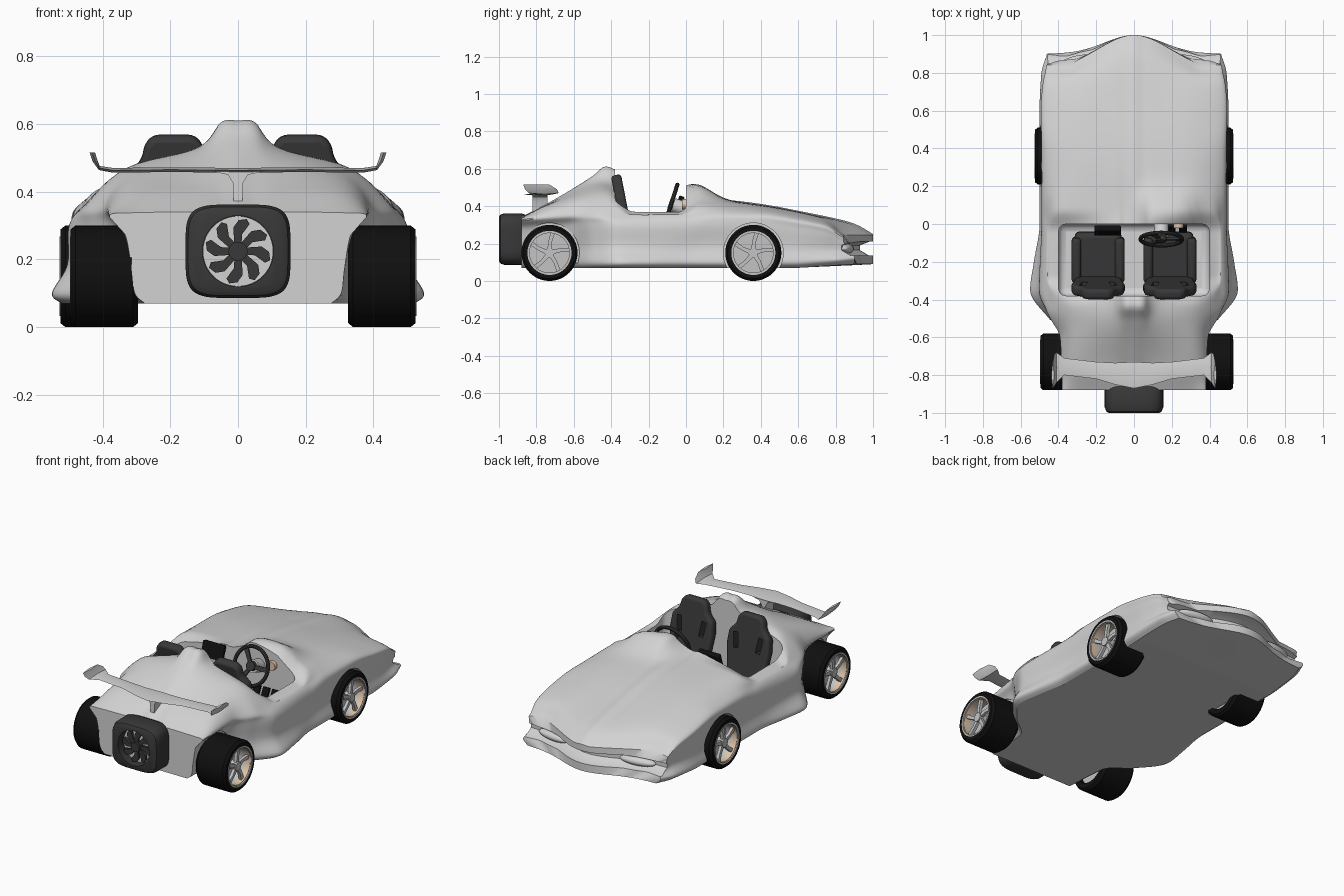
import bpy, bmesh
from math import sin, cos, pi, exp, radians, copysign
from mathutils import Matrix, Vector

cube = bpy.data.objects.get("Cube")
if cube:
    bpy.data.objects.remove(cube, do_unlink=True)


def material(name, r, g, b):
    m = bpy.data.materials.new(name)
    m.use_nodes = True
    m.diffuse_color = (r, g, b, 1)
    m.node_tree.nodes["Principled BSDF"].inputs["Base Color"].default_value = (r, g, b, 1)
    return m


PAINT = material("pale grey paint", .65, .65, .65)
CHARCOAL = material("charcoal", .04, .04, .04)
RUBBER = material("black rubber", .005, .005, .005)
SILVER = material("silver", .55, .55, .56)
TAN = material("tan", .75, .56, .4)


# ---- helpers ----
def finish(name, bm, mat, matrix=None):
    bmesh.ops.remove_doubles(bm, verts=bm.verts, dist=1e-5)
    bmesh.ops.recalc_face_normals(bm, faces=bm.faces)
    if matrix:
        bm.transform(matrix)
    mesh = bpy.data.meshes.new(name)
    bm.to_mesh(mesh)
    bm.free()
    ob = bpy.data.objects.new(name, mesh)
    bpy.context.collection.objects.link(ob)
    mesh.materials.append(mat)
    smooth(ob)
    return ob


def activate(ob):
    bpy.ops.object.select_all(action='DESELECT')
    ob.select_set(True)
    bpy.context.view_layer.objects.active = ob


def smooth(ob):
    activate(ob)
    bpy.ops.object.shade_smooth_by_angle(angle=radians(35))


def modify(ob, kind, **settings):
    activate(ob)
    mod = ob.modifiers.new(kind.lower(), kind)
    for key, value in settings.items():
        setattr(mod, key, value)
    bpy.ops.object.modifier_apply(modifier=mod.name)
    smooth(ob)
    return ob


def cut(ob, cutters):
    for c in cutters:
        c.hide_render = True
        modify(ob, 'BOOLEAN', operation='DIFFERENCE', solver='EXACT', object=c)
        bpy.data.objects.remove(c, do_unlink=True)


def at(x, y, z, tilt=0, axis='X'):
    return Matrix.Translation((x, y, z)) @ Matrix.Rotation(radians(tilt), 4, axis)


def box(name, size, matrix, mat, bevel=0):
    bm = bmesh.new()
    bmesh.ops.create_cube(bm, size=1, matrix=Matrix.Diagonal((*size, 1)))
    ob = finish(name, bm, mat, matrix)
    return modify(ob, 'BEVEL', width=bevel, segments=3) if bevel else ob


def ball(name, radii, matrix, mat):
    bm = bmesh.new()
    bmesh.ops.create_uvsphere(bm, u_segments=32, v_segments=20, radius=1)
    return finish(name, bm, mat, matrix @ Matrix.Diagonal((*radii, 1)))


def lathe(name, profile, matrix, mat):
    """Spin a closed (x, radius) profile around the x axis."""
    bm = bmesh.new()
    vs = [bm.verts.new((x, 0, r)) for x, r in profile]
    es = [bm.edges.new((vs[i - 1], v)) for i, v in enumerate(vs)]
    bmesh.ops.spin(bm, geom=vs + es, axis=(1, 0, 0), cent=(0, 0, 0), steps=48, angle=2 * pi)
    return finish(name, bm, mat, matrix)


def disc(name, r, x0, x1, matrix, mat):
    return lathe(name, [(x0, 0), (x0, r), (x1, r), (x1, 0)], matrix, mat)


def loft(name, rings, mat, matrix=None):
    """Skin closed rings and cap both ends."""
    bm = bmesh.new()
    rows = [[bm.verts.new(p) for p in ring] for ring in rings]
    for a, b in zip(rows, rows[1:]):
        for i in range(len(a)):
            bm.faces.new((a[i - 1], a[i], b[i], b[i - 1]))
    bm.faces.new(rows[0])
    bm.faces.new(rows[-1])
    return finish(name, bm, mat, matrix)


def prism(name, outline, depth, matrix, mat):
    return loft(name, [[(x, y, z) for x, z in outline] for y in (-depth / 2, depth / 2)], mat, matrix)


def ramp(t):
    t = min(max(t, 0), 1)
    return t * t * (3 - 2 * t)


def curve(*p):
    """Monotone smooth curve through (position, value) pairs."""
    slope = [(b[1] - a[1]) / (b[0] - a[0]) for a, b in zip(p, p[1:])]
    tan = [slope[0]] + [2 * a * b / (a + b) if a * b > 0 else 0 for a, b in zip(slope, slope[1:])] + [slope[-1]]

    def value(y):
        i = max(k for k in range(len(p) - 1) if k == 0 or p[k][0] <= y)
        h = p[i + 1][0] - p[i][0]
        t = (y - p[i][0]) / h
        return (p[i][1] * (1 - ramp(t)) + p[i + 1][1] * ramp(t)
                + h * t * (1 - t) * (tan[i] * (1 - t) - tan[i + 1] * t))
    return value


# ---- body shell: feature lines along the length ----
skirt_w = curve((-.88, .305), (-.62, .325), (-.5, .45), (-.35, .55), (-.2, .53), (0, .5), (.6, .5), (.8, .49), (.9, .46))
mid_w = curve((-.88, .315), (-.62, .33), (-.5, .43), (-.35, .505), (.1, .48), (.6, .485), (.9, .45))
belt_w = curve((-.88, .335), (-.62, .36), (-.5, .44), (-.35, .5), (0, .49), (.6, .49), (.9, .46))
shoulder_w = curve((-.88, .38), (-.6, .39), (-.45, .45), (-.2, .465), (.3, .465), (.6, .475), (.9, .45))
shoulder_z = curve((-.88, .33), (-.5, .36), (-.2, .35), (0, .35), (.15, .365), (.4, .36), (.6, .33), (.8, .285), (.9, .24))
deck_w = curve((-.88, .3), (-.43, .33), (-.3, .41), (-.03, .41), (.1, .37), (.3, .33), (.9, .3))
deck_z = curve((-.88, .338), (-.74, .4), (-.55, .45), (-.43, .47), (-.28, .365), (-.04, .365), (.08, .42), (.3, .41), (.6, .365), (.8, .305), (.9, .245))
base_z = curve((-.88, .34), (-.74, .41), (-.43, .53), (0, .445), (.3, .42), (.6, .37), (.8, .31), (.9, .247))
crown_z = curve((-.88, .342), (-.74, .415), (-.5, .56), (-.43, .61), (-.37, .59), (0, .45), (.3, .425), (.6, .375), (.8, .315), (.9, .25))


def bulge(x, y=.9):
    return .1 * ramp((y - .6) / .3) * exp(-(x / .22) ** 2)


def shell_point(x, y, z):
    """Bow the nose, sweep back the hood lip and raise the driver's cowl."""
    sweep = .06 * min(1, (x / .33) ** 2) * ramp((y - .72) / .18) * ramp((z - .12) / .1)
    cowl = .08 * exp(-((x - .18) / .15) ** 4 - ((y - .05) / .12) ** 2) * ramp((z - .35) / .06)
    return x, y + bulge(x, y) - sweep, z + cowl


SUB = 6


def half_section(y):
    floor = .07 + .02 * max(0, (y - .6) / .3)
    rise = shoulder_z(y) - floor
    pts = [(skirt_w(y) - .03, floor), (skirt_w(y), floor + .03), (mid_w(y), floor + rise * .4),
           (belt_w(y), floor + rise * .8), (shoulder_w(y), shoulder_z(y)), (deck_w(y), deck_z(y)),
           (.12, base_z(y)), (.05, crown_z(y) - .005), (0, crown_z(y))]
    pts = [Vector(p) for p in pts]
    ext = [pts[0]] + pts + [Vector((-pts[-2].x, pts[-2].y))]
    out = []
    for a, b, c, d in zip(ext, ext[1:], ext[2:], ext[3:]):
        for k in range(SUB):
            t = k / SUB
            out.append(b + (c - a) * t / 2 + (2 * a - 5 * b + 4 * c - d) * t * t / 2
                       + (3 * b - a - 3 * c + d) * t ** 3 / 2)
    return out + [pts[-1]], pts[0]


bm = bmesh.new()
sheets = []
STATIONS = 90
for k in range(STATIONS + 1):
    y = -.88 + 1.78 * k / STATIONS
    half, corner = half_section(y)
    n = len(half) - 1
    top = [(p.x, p.y) for p in half] + [(-p.x, p.y) for p in half[-2::-1]]
    low = [(corner.x * (1 - i / n), corner.y) for i in range(2 * n + 1)]
    sheets.append([[bm.verts.new(shell_point(x, y, z)) for x, z in row] for row in (top, low)])
for i in range(2 * n):
    for a, b in zip(sheets, sheets[1:]):
        for s in (0, 1):
            bm.faces.new((a[s][i], a[s][i + 1], b[s][i + 1], b[s][i]))
    for top, low in (sheets[0], sheets[-1]):
        bm.faces.new((top[i], top[i + 1], low[i + 1], low[i]))
body = finish("body", bm, PAINT)

# wheel arches, cockpit opening and nose slot; the right rear wheel sits further in
WHEELS = [(-1, -.73, .03), (1, -.73, 0), (-1, .36, 0), (1, .36, 0)]
arches = [disc("arch_cutter", .16, .345 * s, .65 * s, at(-s * inset, y, .15), PAINT) for s, y, inset in WHEELS]
cockpit = box("cockpit_cutter", (.8, .38, .9), at(0, -.19, .56), PAINT, .04)
slot = [(.83, .165), (.88, .135), (1.1, .135), (1.1, .21), (.88, .21), (.83, .19)]
nose = loft("nose_cutter", [[(x / 40, y + bulge(x / 40), z) for y, z in slot] for x in range(-24, 25)], PAINT)
cut(body, arches + [cockpit, nose])
for s in (-1, 1):
    ball("headlight_pod", (.11, .035, .026), at(.28 * s, .86, .172, -8 * s, 'Z'), PAINT)

# ---- wheels ----
for s, y, inset in WHEELS:
    hub = at(-s * inset, y, .15)

    def ring(name, mat, *pts):
        lathe(name, [(x * s, r) for x, r in pts], hub, mat)
    ring("tyre", RUBBER, (.325, .11), (.325, .138), (.34, .15), (.51, .15), (.525, .138), (.525, .116), (.5, .11))
    ring("rim_lip", SILVER, (.51, .118), (.527, .118), (.527, .109), (.51, .109))
    ring("rim_band", TAN, (.482, .112), (.52, .112), (.52, .106), (.482, .106))
    ring("rim_barrel", SILVER, (.44, .112), (.482, .112), (.482, .106), (.44, .106))
    disc("rim_back", .112, .36 * s, .445 * s, hub, SILVER)
    disc("hub_cap", .026, .44 * s, .515 * s, hub, SILVER)
    for k in range(5):
        spoke = [(-.012, .015), (.012, .015), (.014, .06), (.03, .108), (.006, .108), (-.006, .06)]
        turn = hub @ Matrix.Rotation(2 * pi * k / 5, 4, 'X') @ at(.5 * s, 0, 0, 90, 'Z')
        prism("spoke", spoke, .018, turn, SILVER)


# ---- rear fan in its rounded housing ----
def soft(v):
    return copysign(abs(v) ** .45, v)


square = [(.155 * soft(cos(a)), .138 * soft(sin(a))) for a in (2 * pi * (k + .5) / 64 for k in range(64))]
housing = loft("fan_housing", [[(x * f, y, z * f) for x, z in square]
               for y, f in ((-1, .86), (-.992, .95), (-.97, 1), (-.88, 1), (-.86, .94))], CHARCOAL, at(0, 0, .224))
fan = at(0, 0, .224, -90, 'Z')
cut(housing, [disc("bore_cutter", .105, .93, 1.1, fan, CHARCOAL)])
disc("fan_backplate", .104, .92, .945, fan, PAINT)
disc("fan_hub", .028, .94, .985, fan, CHARCOAL)
blade = [(-.01, .01), (.01, .01), (.012, .05), (.034, .08), (.026, .095), (.002, .092), (-.014, .07)]
for k in range(8):
    prism("fan_blade", blade, .015, at(0, -.965, .224, 45 * k, 'Y'), CHARCOAL)

# ---- rear wing: flat blade whose tips turn upright ----
half_wing = [(0, -.73, -.87, .463), (.1, -.735, -.85, .464), (.2, -.73, -.82, .465), (.37, -.71, -.8, .463),
             (.41, -.68, -.84, .47), (.422, -.69, -.86, .49), (.43, -.73, -.87, .515)]
span = [(-x, *rest) for x, *rest in half_wing[:0:-1]] + half_wing
rings = []
for x, lead, trail, z in span:
    turn = ramp((z - .463) / .03)
    dx, dz = copysign(.008 * turn, x), .007 * (1 - turn)
    mid = (lead + trail) / 2
    rings.append([(x, lead, z), (x - dx, mid, z + dz), (x, trail, z), (x + dx, mid, z - dz)])
loft("rear_wing", rings, PAINT)
loft("wing_pillar", [[(-w, -.74, z), (w, -.74, z), (w, -.82, z), (-w, -.82, z)]
     for w, z in ((.012, .33), (.014, .425), (.03, .45), (.09, .463))], PAINT)

# ---- seats ----
half_back = [(.13, 0), (.125, .12), (.142, .25), (.135, .33), (.095, .37), (.085, .42), (.06, .445)]
outline = half_back + [(-x, z) for x, z in half_back[::-1]]
for s in (-1, 1):
    lean = at(.19 * s, -.29, .13, 11)
    back = modify(prism("seat_back", outline, .055, lean, CHARCOAL), 'BEVEL', width=.018, segments=3)
    cut(back, [box("slot_cutter", (.03, .2, .09), lean @ at(.078 * t, 0, .28, 8 * t, 'Y'), CHARCOAL) for t in (-1, 1)])
    box("seat_cushion", (.25, .27, .1), at(.19 * s, -.175, .17, 6), CHARCOAL, .03)
    for t in (-1, 1):
        box("seat_bolster", (.05, .24, .12), at(.19 * s + .115 * t, -.19, .19, 6), CHARCOAL, .02)

# ---- controls ----
pose = at(.145, -.08, .41, -18)
steer = pose @ Matrix.Rotation(pi / 2, 4, 'Z')
lathe("steering_wheel", [(.011 * cos(a), .11 + .011 * sin(a)) for a in (k * pi / 5 for k in range(10))], steer, CHARCOAL)
disc("steering_boss", .028, -.012, .012, steer, CHARCOAL)
disc("steering_column", .038, .012, .12, steer, PAINT)
for a in (90, 210, 330):
    prism("steering_spoke", [(-.01, 0), (.01, 0), (.014, .11), (-.014, .11)], .01,
          pose @ Matrix.Rotation(radians(a), 4, 'Y'), CHARCOAL)
box("dash_screen", (.14, .03, .09), at(-.14, -.035, .41, -18), RUBBER, .006)
disc("dash_gauge", .027, -.022, .01, at(.235, 0, .41, 90, 'Z'), TAN)
for x in (.14, .2, .26):
    box("pedal", (.042, .012, .075), at(x, -.025, .235, -25), RUBBER)
